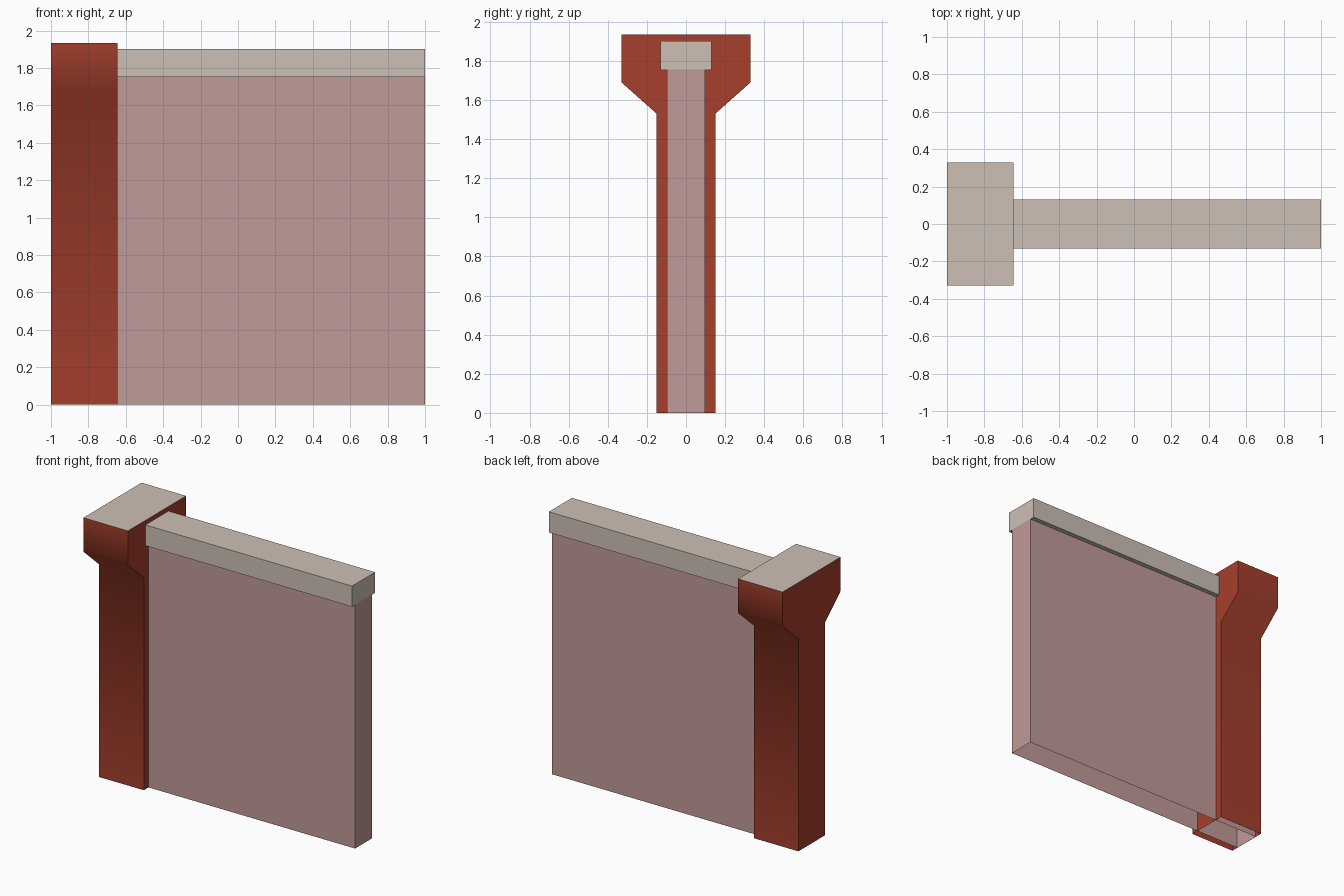
import bpy, bmesh, math

if "Cube" in bpy.data.objects:
    bpy.data.objects.remove(bpy.data.objects["Cube"])


def material(name, rgb):
    m = bpy.data.materials.new(name)
    m.diffuse_color = (*rgb, 1)
    m.use_nodes = True
    m.node_tree.nodes["Principled BSDF"].inputs["Base Color"].default_value = m.diffuse_color
    return m


RED = material("brick_red", (0.38, 0.05, 0.026))
STONE = material("pale_stone", (0.61, 0.53, 0.46))
PINK = material("dusty_pink", (0.53, 0.325, 0.315))


def extrude_profile(name, half, x0, x1, mats, open_bottom=False):
    """Mirror a half (y, z) profile about y = 0 and extrude it along x."""
    pts = half + [(-y, z) for y, z in reversed(half)]
    bm = bmesh.new()
    face = bm.faces.new([bm.verts.new((x0, y, z)) for y, z in pts])
    ret = bmesh.ops.extrude_face_region(bm, geom=[face])
    moved = [v for v in ret["geom"] if isinstance(v, bmesh.types.BMVert)]
    bmesh.ops.translate(bm, verts=moved, vec=(x1 - x0, 0, 0))
    bmesh.ops.recalc_face_normals(bm, faces=bm.faces)
    bm.normal_update()
    # upward faces take the last material
    for f in bm.faces:
        f.material_index = len(mats) - 1 if f.normal.z > 0.9 else 0
    if open_bottom:
        low = [f for f in bm.faces if all(abs(v.co.z) < 1e-5 for v in f.verts)]
        bmesh.ops.delete(bm, geom=low, context='FACES')
    me = bpy.data.meshes.new(name)
    bm.to_mesh(me)
    bm.free()
    for m in mats:
        me.materials.append(m)
    ob = bpy.data.objects.new(name, me)
    bpy.context.collection.objects.link(ob)
    return ob


# Pillar with flared head, open underneath, stone top
pillar = extrude_profile("pillar", [(0.15, 0), (0.15, 1.53), (0.33, 1.69), (0.33, 1.935)],
                         -1.0, -0.645, [RED, STONE], True)
bpy.context.view_layer.objects.active = pillar
pillar.select_set(True)
bpy.ops.object.shade_smooth_by_angle(angle=math.radians(60))

# Wall panel runs through the pillar, open underneath
extrude_profile("wall_panel", [(0.097, 0), (0.097, 1.755)], -0.997, 1.0, [PINK], True)

# Coping along the top of the wall
extrude_profile("wall_coping", [(0.131, 1.753), (0.131, 1.902)], -0.997, 1.0, [STONE])
